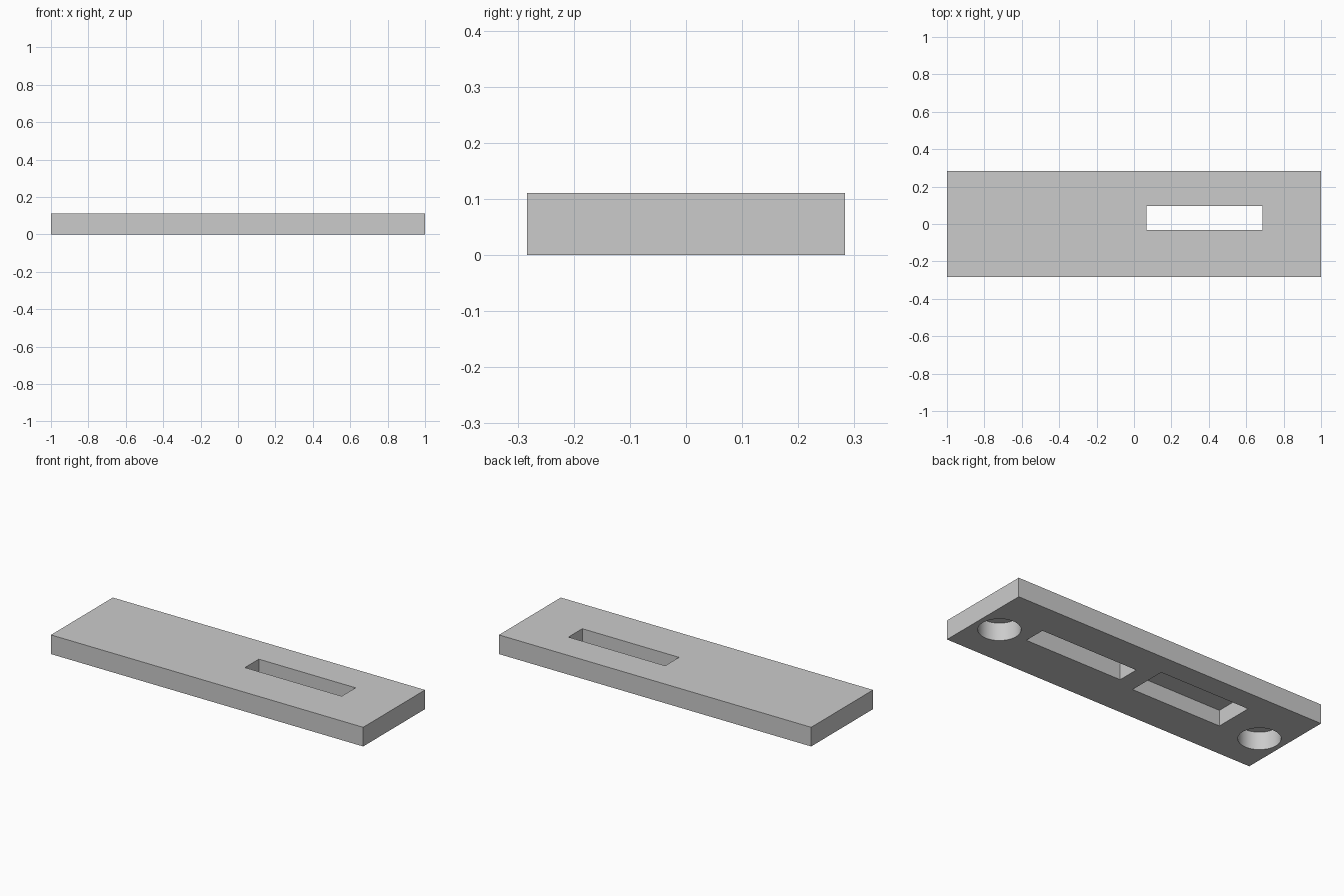
import bpy

cube = bpy.data.objects.get("Cube")
if cube:
    bpy.data.objects.remove(cube, do_unlink=True)

HEIGHT = 0.111

grey = bpy.data.materials.new("light grey")
grey.use_nodes = True
colour = (0.6, 0.6, 0.6, 1)
grey.diffuse_color = colour
grey.node_tree.nodes["Principled BSDF"].inputs["Base Color"].default_value = colour


def box(name, x0, x1, y0, y1, z0, z1):
    bpy.ops.mesh.primitive_cube_add(
        size=1, location=((x0 + x1) / 2, (y0 + y1) / 2, (z0 + z1) / 2))
    obj = bpy.context.object
    obj.name = name
    obj.scale = (x1 - x0, y1 - y0, z1 - z0)
    bpy.ops.object.transform_apply(location=False, rotation=False, scale=True)
    obj.data.materials.append(grey)
    return obj


def blind_hole(name, x, y, radius, depth):
    bpy.ops.mesh.primitive_cylinder_add(
        vertices=64, radius=radius, depth=2 * depth, location=(x, y, 0))
    obj = bpy.context.object
    obj.name = name
    obj.data.materials.append(grey)
    return obj


# Flat base plate
plate = box("plate", -1, 1, -0.283, 0.283, 0, HEIGHT)

# Through slot, underside pocket and two blind round holes
cutters = [
    box("slot_cutter", 0.066, 0.686, -0.031, 0.096, -0.1, HEIGHT + 0.1),
    box("pocket_cutter", -0.621, -0.047, -0.067, 0.159, -0.1, 0.091),
]
for side, x in (("left", 0.86), ("right", -0.86)):
    cutters.append(blind_hole(side + "_hole_cutter", x, -0.036, 0.11, 0.102))

# Cut the openings, then discard the cutters
bpy.context.view_layer.objects.active = plate
for cutter in cutters:
    mod = plate.modifiers.new(cutter.name, 'BOOLEAN')
    mod.operation = 'DIFFERENCE'
    mod.solver = 'EXACT'
    mod.object = cutter
    bpy.ops.object.modifier_apply(modifier=mod.name)
for cutter in cutters:
    bpy.data.objects.remove(cutter, do_unlink=True)

# Smooth round hole walls, sharp edges elsewhere
plate.select_set(True)
bpy.context.view_layer.objects.active = plate
bpy.ops.object.shade_smooth_by_angle(angle=0.5)
